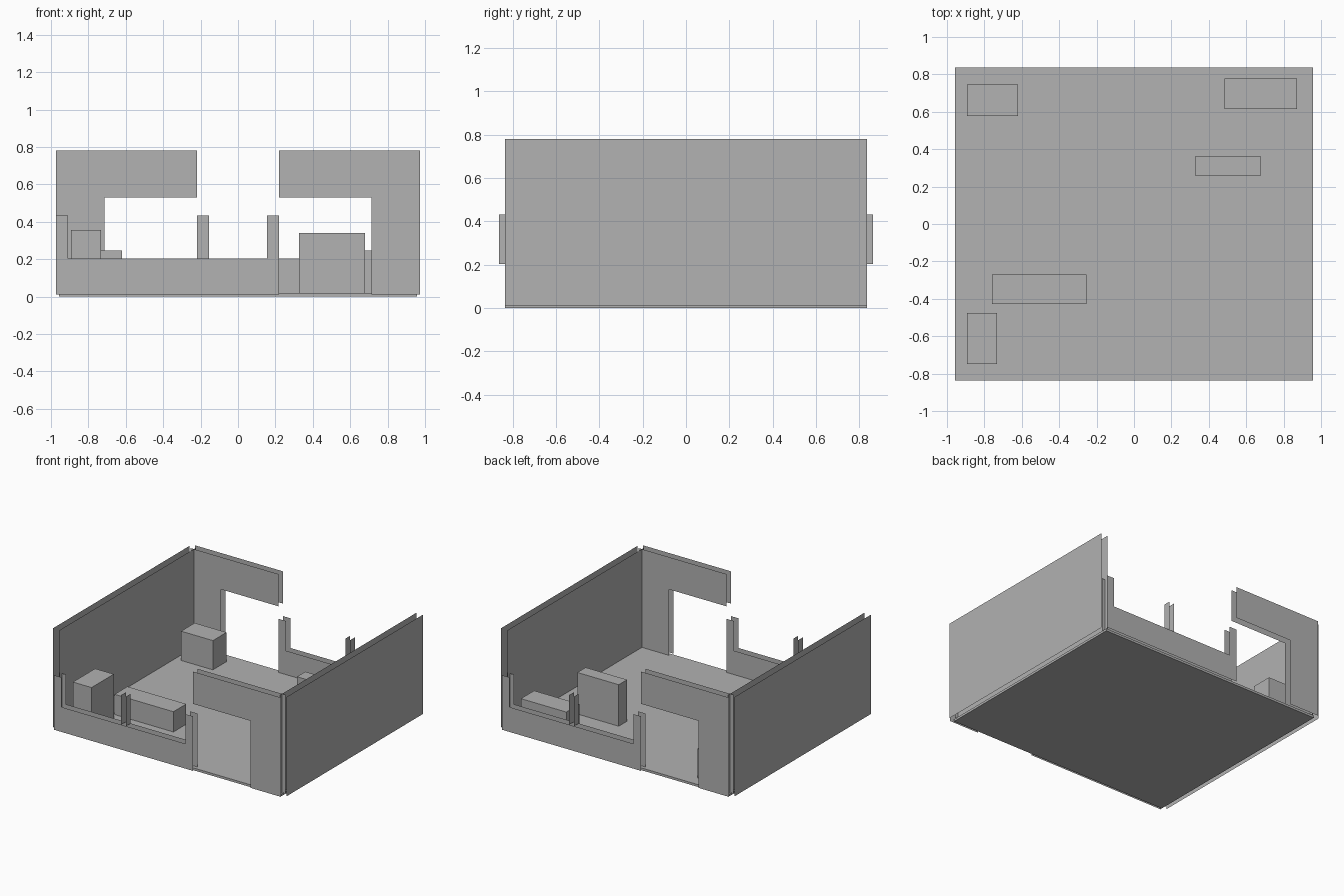
import bpy
import bmesh
from math import pi
from mathutils import Matrix

cube = bpy.data.objects.get("Cube")
if cube:
    bpy.data.objects.remove(cube, do_unlink=True)

GREY = (0.445, 0.445, 0.445, 1)
plaster = bpy.data.materials.new("plain_grey")
plaster.use_nodes = True
plaster.diffuse_color = GREY
plaster.node_tree.nodes["Principled BSDF"].inputs["Base Color"].default_value = GREY

WALL_X, WALL_Y, HALF = 0.972, 0.836, 0.028   # wall centre lines, half thickness
BASE, SILL, POST_TOP, HEAD, TOP = 0.01, 0.203, 0.433, 0.53, 0.78
FLOOR_TOP = 0.018
DOOR_L, DOOR_R, POST_W = 0.22, 0.713, 0.064


def finish(name, bm):
    mesh = bpy.data.meshes.new(name)
    bm.to_mesh(mesh)
    bm.free()
    mesh.materials.append(plaster)
    obj = bpy.data.objects.new(name, mesh)
    bpy.context.collection.objects.link(obj)


def box(name, x0, x1, y0, y1, z0, z1):
    bm = bmesh.new()
    size = Matrix.Diagonal((x1 - x0, y1 - y0, z1 - z0, 1))
    centre = Matrix.Translation(((x0 + x1) / 2, (y0 + y1) / 2, (z0 + z1) / 2))
    bmesh.ops.create_cube(bm, size=1, matrix=centre @ size)
    finish(name, bm)


def panel(name, outline, axis, centre, half, turn):
    """Two open parallel sheets sharing an outline, facing out along the axis."""
    bm = bmesh.new()
    for side in (-1, 1):
        d = centre + side * half
        pts = [(d, a, z) if axis == "x" else (a, d, z) for a, z in outline]
        face = bm.faces.new([bm.verts.new(p) for p in pts])
        face.normal_update()
        if getattr(face.normal, axis) * side < 0:
            face.normal_flip()
    bm.transform(Matrix.Rotation(turn, 4, "Z"))
    finish(name, bm)


def rect(a0, a1, z0, z1):
    return [(a0, z0), (a1, z0), (a1, z1), (a0, z1)]


# Floor slab
box("floor", -0.957, 0.957, -WALL_Y, WALL_Y, 0, FLOOR_TOP)

# Walls: the back half is the front half turned half round
door_surround = [(DOOR_R, BASE), (WALL_X, BASE), (WALL_X, TOP),
                 (DOOR_L, TOP), (DOOR_L, HEAD), (DOOR_R, HEAD)]
mid = (DOOR_L - WALL_X) / 2
for front, side, turn in (("front", "left", 0), ("back", "right", pi)):
    panel(side + "_wall", rect(-WALL_Y, WALL_Y, BASE, TOP), "x", WALL_X, HALF, turn)
    for part, outline in (
            ("low_wall", rect(-WALL_X, DOOR_L, BASE, SILL)),
            ("door_surround", door_surround),
            ("corner_post", rect(-WALL_X, -WALL_X + POST_W, SILL, POST_TOP)),
            ("door_post", rect(DOOR_L - POST_W, DOOR_L, SILL, POST_TOP))):
        panel(front + "_" + part, outline, "y", -WALL_Y, HALF, turn)
    panel(front + "_middle_post",
          rect(-WALL_Y - HALF, -WALL_Y + HALF, SILL, POST_TOP), "x", mid, 0.021, turn)

# Furniture blocks
for name, x0, x1, y0, y1, top in (
        ("back_right_cabinet", -0.893, -0.62, 0.578, 0.745, 0.245),
        ("back_left_cabinet", 0.483, 0.872, 0.615, 0.777, 0.245),
        ("tall_divider", 0.325, 0.68, 0.258, 0.36, 0.34),
        ("low_bench", -0.76, -0.255, -0.427, -0.27, 0.175),
        ("front_right_cabinet", -0.893, -0.733, -0.748, -0.475, 0.357)):
    box(name, x0, x1, y0, y1, FLOOR_TOP, top)
